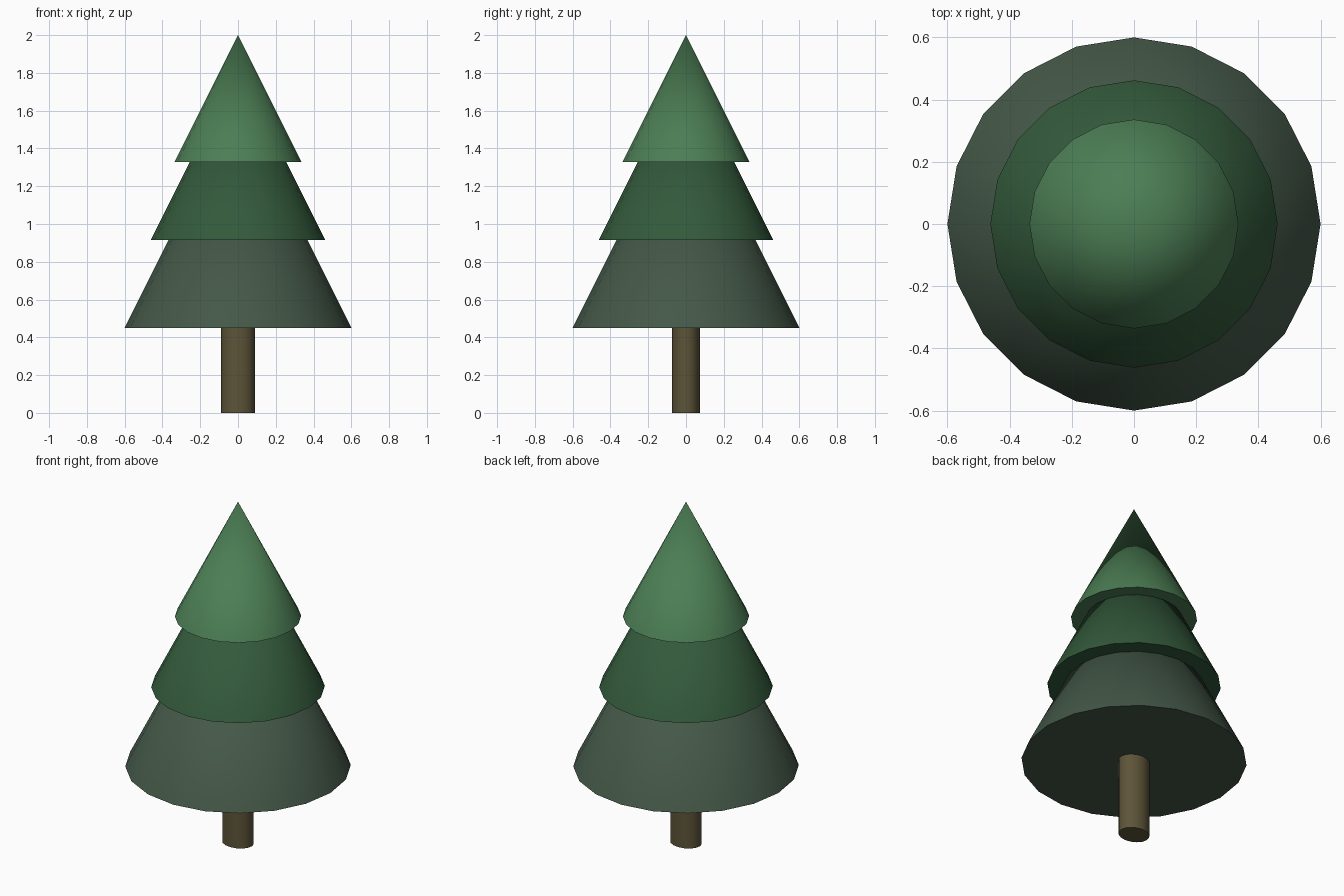
import bpy
import math

if "Cube" in bpy.data.objects:
    bpy.data.objects.remove(bpy.data.objects["Cube"])


def material(name, rgb):
    mat = bpy.data.materials.new(name)
    mat.diffuse_color = (*rgb, 1.0)
    mat.use_nodes = True
    mat.node_tree.nodes["Principled BSDF"].inputs["Base Color"].default_value = mat.diffuse_color
    return mat


def finish(name, mat):
    """Name, colour and smooth the newly added part."""
    obj = bpy.context.object
    obj.name = name
    obj.data.materials.append(mat)
    bpy.ops.object.transform_apply(location=True, rotation=True, scale=True)
    bpy.ops.object.shade_smooth_by_angle(angle=math.radians(35))


# Foliage tiers: full cones, twice as tall as their base radius
tiers = [
    ("lower_foliage", 0.45, 0.60, material("grey green", (0.058, 0.098, 0.065))),
    ("middle_foliage", 0.915, 0.462, material("dark green", (0.033, 0.102, 0.044))),
    ("top_foliage", 1.328, 0.336, material("light green", (0.072, 0.209, 0.089))),
]
for name, base, radius, mat in tiers:
    height = 2 * radius
    bpy.ops.mesh.primitive_cone_add(vertices=20, radius1=radius, radius2=0,
                                    depth=height, location=(0, 0, base + height / 2))
    finish(name, mat)

# Trunk: slightly oval cylinder reaching just into the lower foliage
bpy.ops.mesh.primitive_cylinder_add(vertices=16, radius=1, depth=1, location=(0, 0, 0.23))
bpy.context.object.scale = (0.089, 0.073, 0.46)
finish("trunk", material("bark brown", (0.109, 0.089, 0.040)))
